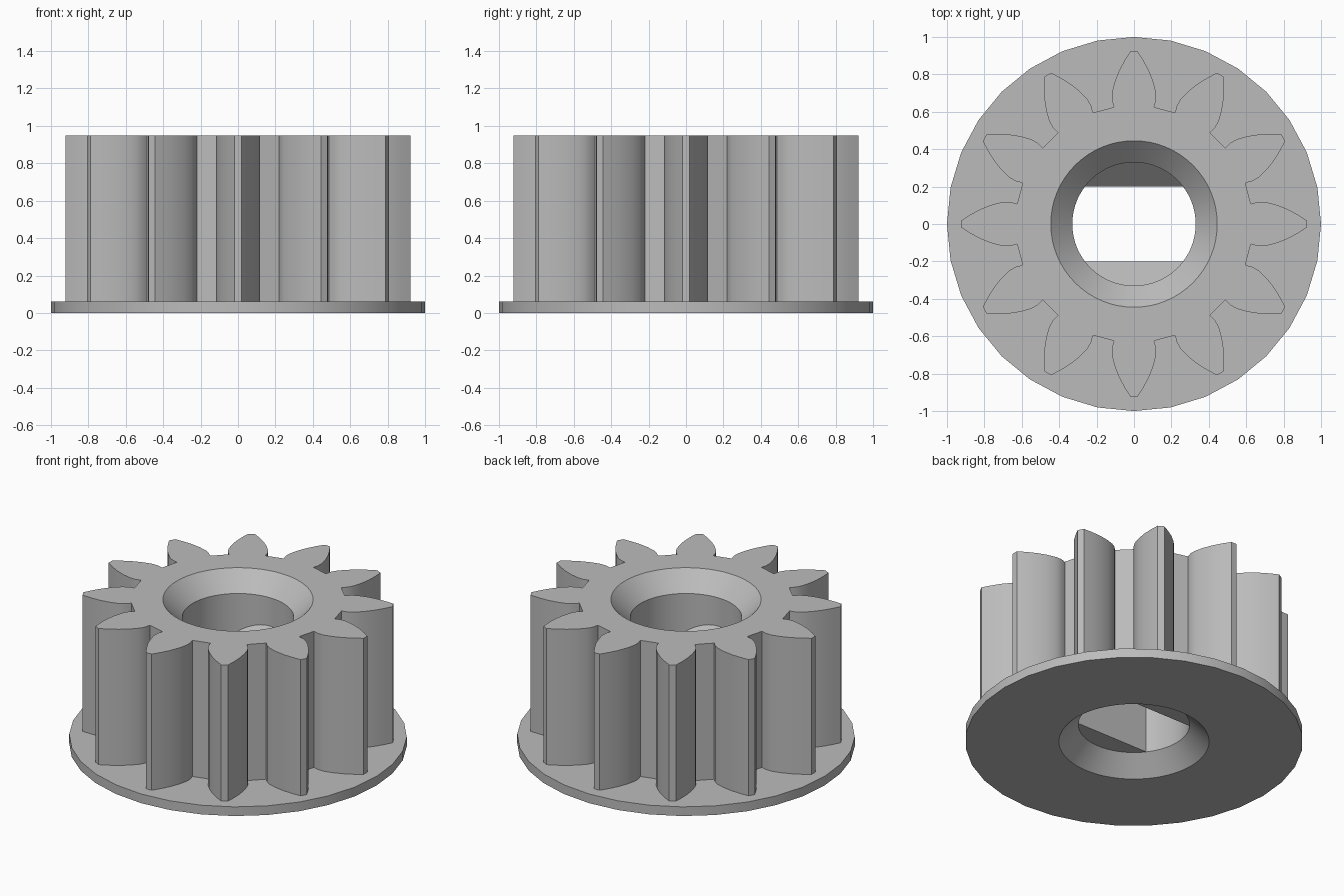
import bpy, bmesh, math
from mathutils import Matrix, Vector

cube = bpy.data.objects.get("Cube")
if cube:
    bpy.data.objects.remove(cube, do_unlink=True)

TEETH = 12
HEIGHT, FLANGE_HEIGHT = 0.95, 0.06
BORE, RIM = 0.33, 0.445
CHAMFER = RIM - BORE

grey = bpy.data.materials.new("plain_grey")
grey.use_nodes = True
grey.diffuse_color = (0.5, 0.5, 0.5, 1)
grey.node_tree.nodes["Principled BSDF"].inputs["Base Color"].default_value = grey.diffuse_color


def make_object(name, bm):
    bmesh.ops.recalc_face_normals(bm, faces=bm.faces[:])
    mesh = bpy.data.meshes.new(name)
    bm.to_mesh(mesh)
    bm.free()
    mesh.materials.append(grey)
    obj = bpy.data.objects.new(name, mesh)
    bpy.context.collection.objects.link(obj)
    return obj


def prism(name, points, offset):
    """Extrude a closed outline along an offset."""
    bm = bmesh.new()
    face = bm.faces.new([bm.verts.new(p) for p in points])
    out = bmesh.ops.extrude_face_region(bm, geom=[face])
    verts = [v for v in out["geom"] if isinstance(v, bmesh.types.BMVert)]
    bmesh.ops.translate(bm, verts=verts, vec=offset)
    return make_object(name, bm)


def lathe(name, profile, sides):
    """Stack rings of (radius, height) into a capped solid of revolution."""
    bm = bmesh.new()
    rings = [[bm.verts.new((r * math.cos(a), r * math.sin(a), z))
              for a in (math.tau * i / sides for i in range(sides))]
             for r, z in profile]
    for low, high in zip(rings, rings[1:]):
        for i in range(sides):
            j = (i + 1) % sides
            bm.faces.new((low[i], low[j], high[j], high[i]))
    bm.faces.new(rings[0])
    bm.faces.new(rings[-1])
    return make_object(name, bm)


def combine(target, tool, operation):
    """Apply a boolean and discard the tool."""
    mod = target.modifiers.new("combine", "BOOLEAN")
    mod.operation, mod.solver, mod.object = operation, "EXACT", tool
    graph = bpy.context.evaluated_depsgraph_get()
    mesh = bpy.data.meshes.new_from_object(target.evaluated_get(graph))
    target.modifiers.clear()
    target.data = mesh
    bpy.data.objects.remove(tool, do_unlink=True)


# Toothed body: one half flank, mirrored and repeated around the axis
flank = [(0.107, 0.625), (0.118, 0.66), (0.118, 0.70), (0.105, 0.755),
         (0.082, 0.815), (0.053, 0.87), (0.02, 0.922)]
tooth = flank + [(-x, y) for x, y in reversed(flank)]
outline = []
for i in range(TEETH):
    turn = Matrix.Rotation(math.tau * i / TEETH, 3, "Z")
    outline += [turn @ Vector((x, y, FLANGE_HEIGHT / 2)) for x, y in tooth]
gear = prism("pinion_gear", outline, (0, 0, HEIGHT - FLANGE_HEIGHT / 2))
for v in gear.data.vertices:
    v.co.z = min(v.co.z, HEIGHT)

# Base flange
flange = lathe("base_flange", [(1, 0), (1, FLANGE_HEIGHT)], 32)
combine(gear, flange, "UNION")

# Chamfered bore, extended past both ends for a clean cut
over = 0.05
bore = lathe("bore_cutter", [(RIM + over, -over), (BORE, CHAMFER),
                             (BORE, HEIGHT - CHAMFER), (RIM + over, HEIGHT + over)], 64)

# Two shaft flats with sloped tops, left standing inside the bore
for side in (-1, 1):
    section = [(0.2, CHAMFER), (0.5, CHAMFER), (0.5, 0.82), (0.2, 0.52)]
    flat = prism("shaft_flat", [(-0.5, side * y, z) for y, z in section], (1, 0, 0))
    combine(bore, flat, "DIFFERENCE")
combine(gear, bore, "DIFFERENCE")

for poly in gear.data.polygons:
    poly.material_index = 0
bpy.ops.object.select_all(action="DESELECT")
gear.select_set(True)
bpy.context.view_layer.objects.active = gear
bpy.ops.object.shade_smooth_by_angle(angle=math.radians(30))
